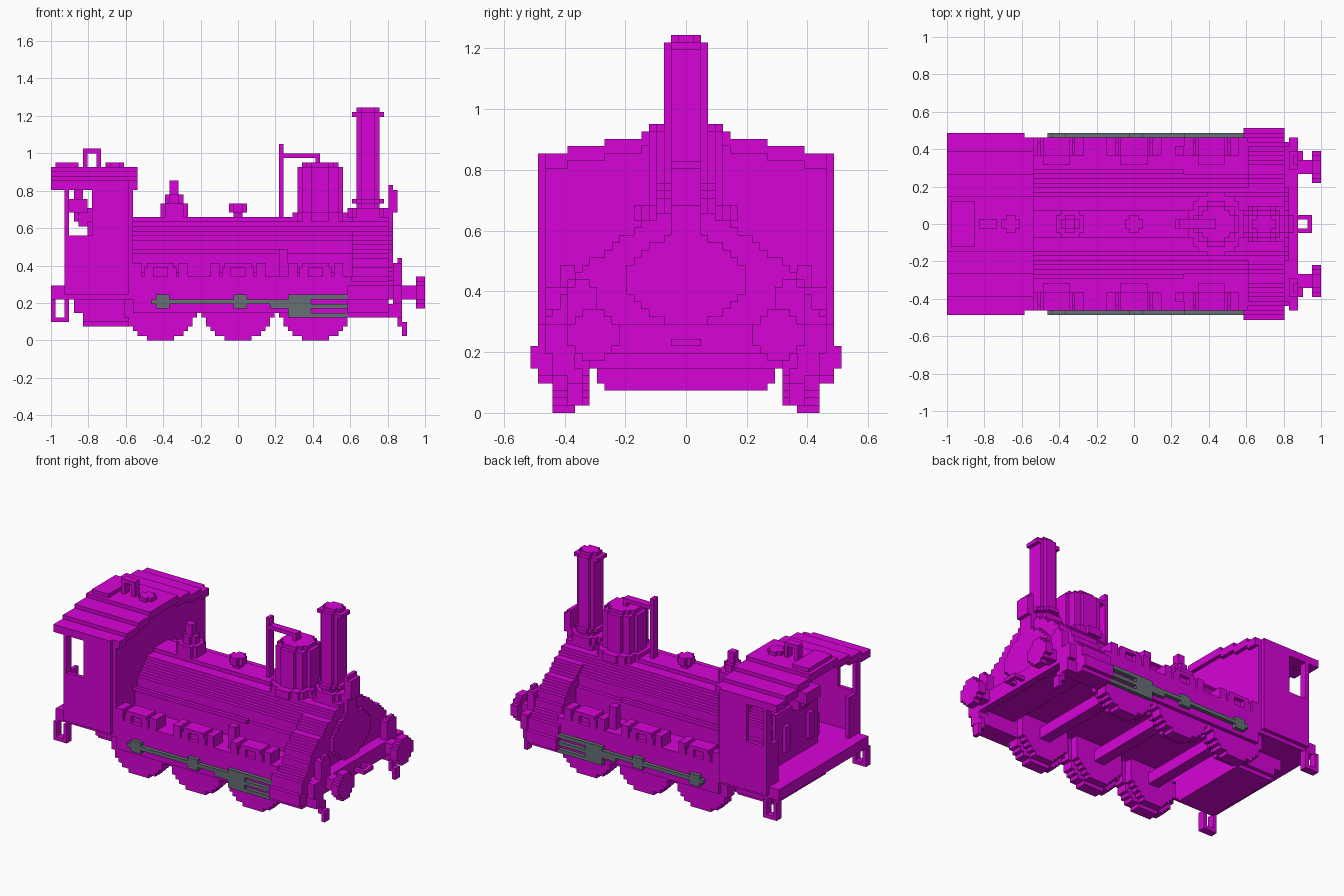
import bpy
import bmesh
import math
from mathutils import Matrix, Vector

cube = bpy.data.objects.get("Cube")
if cube:
    bpy.data.objects.remove(cube)

UNIT = 1 / 41  # one block of the grid; all sizes below count blocks


def make_material(name, colour):
    mat = bpy.data.materials.new(name)
    mat.use_nodes = True
    mat.diffuse_color = (*colour, 1)
    mat.node_tree.nodes["Principled BSDF"].inputs["Base Color"].default_value = (*colour, 1)
    return mat


MAGENTA = make_material("magenta", (0.68, 0.001, 0.68))
GREY = make_material("slate grey", (0.13, 0.16, 0.175))


def part(name, boxes, material=MAGENTA):
    """One object from blocks given as (x range, y range, z range)."""
    bm = bmesh.new()
    for box in boxes:
        low, high = (Vector(corner) * UNIT for corner in zip(*box))
        size = Matrix.Diagonal((*(high - low), 1))
        bmesh.ops.create_cube(bm, size=1, matrix=Matrix.Translation((low + high) / 2) @ size)
    mesh = bpy.data.meshes.new(name)
    bm.to_mesh(mesh)
    bm.free()
    mesh.materials.append(material)
    obj = bpy.data.objects.new(name, mesh)
    bpy.context.collection.objects.link(obj)
    return obj


def both(x, y, z):
    """A block centred across the width, or a pair if it lies off centre."""
    if y[0] == 0:
        return [(x, (-y[1], y[1]), z)]
    return [(x, y, z), (x, (-y[1], -y[0]), z)]


def pairs(*blocks):
    return [box for block in blocks for box in both(*block)]


def mirrored(boxes):
    return boxes + [(x, (-y[1], -y[0]), z) for x, y, z in boxes]


def disc(axis, span, centre, radii):
    """Stepped round prism: rows along the first cross axis."""
    (row_c, wide_c), (row_r, wide_r) = centre, radii
    boxes = []
    frac = wide_r % 1
    for i in range(int(row_r * 2)):
        k = i - row_r
        reach = wide_r * math.sqrt(max(0, 1 - ((k + 0.5) / row_r) ** 2))
        half = round(reach - frac) + frac
        if half <= 0:
            continue
        row = (row_c + k, row_c + k + 1)
        wide = (wide_c - half, wide_c + half)
        boxes.append({"x": (span, wide, row), "y": (wide, span, row),
                      "z": (row, wide, span)}[axis])
    return boxes


def stack(x, *tiers):
    """Upright stepped turning on the centre line."""
    boxes = []
    for radii, span in tiers:
        boxes += disc("z", span, (x, 0), radii)
    return boxes


# Cab
roof = pairs(((-41, -24), (19, 20), (33, 35)), ((-41, -22), (16, 19), (33, 35)))
for inner, outer, top in ((0, 6, 38), (6, 11, 37), (11, 16, 36)):
    roof += both((-41, -22), (inner, outer), (top - 2, top))
part("cab_roof", roof)
part("cab_sides", pairs(
    ((-38, -24), (19, 20), (10, 23)), ((-32, -24), (19, 20), (23, 34))))
part("cab_rear_strips", pairs(
    ((-38, -37), (15, 20), (10, 23)), ((-38, -37), (18, 20), (23, 34))))
part("cab_front_wall", pairs(
    ((-24, -23), (0, 19), (10, 34)), ((-24, -23), (0, 15), (34, 35)),
    ((-24, -23), (0, 10), (34, 37))))
part("cab_platform", pairs(((-41, -23), (0, 19), (9, 12))))
part("ash_pan", pairs(((-34, -23), (0, 11), (3, 10)), ((-34, -23), (11, 12), (4, 10)),
                      ((-36, -34), (0, 12), (6, 10))))
part("rear_steps", pairs(
    ((-41, -40), (18, 20), (4, 9)), ((-38, -37), (18, 20), (4, 9)),
    ((-41, -37), (18, 20), (4, 5))))
part("backhead_fittings", pairs(
    ((-33, -32), (0, 9), (12, 26)), ((-35, -32), (0, 2), (25, 29)),
    ((-38, -33), (0, 3), (28, 31)), ((-36, -34), (0, 1), (26, 33)),
    ((-34, -33), (4, 6), (15, 22))))
part("roof_hatch", pairs(((-40, -35), (0, 5), (38, 39))))
part("roof_vent", stack(-27, ((2, 2), (38, 39))))
part("whistle", pairs(
    ((-34, -33), (0, 1), (38, 42)), ((-31, -30), (0, 1), (38, 42)),
    ((-34, -30), (0, 1), (41, 42))))

# Boiler, flat below where it meets the chassis, and smokebox
part("boiler", [row for row in disc("x", (-32, 25), (16, 0), (11, 11)) if row[2][0] >= 12])
part("boiler_pipes", pairs(((-23, 11), (11, 12), (19, 20))))
widths = (19, 18, 17, 17, 16, 16, 15, 14, 13, 11, 10, 9, 7, 6, 4)
part("smokebox", [((25, 33), (-w, w), (z, z + 1)) for z, w in enumerate(widths, 12)])
part("smokebox_door", disc("x", (33, 34), (18, 0), (6, 8)))
part("head_lamp", pairs(((33, 34), (0, 2), (24, 34)), ((34, 35), (0, 2), (28, 33))))
part("chimney", stack(28.5, ((4.5, 4), (27, 29)), ((3.5, 4), (30, 31)),
                      ((2.5, 3), (27, 50)), ((3.5, 3), (49, 50)), ((2.5, 2), (50, 51))))
part("steam_dome", stack(18, ((6, 7), (26, 28)), ((5, 5), (27, 38)), ((4, 4), (38, 39))))
part("dome_pipe", pairs(
    ((9, 10), (0, 1), (27, 43)), ((10, 18), (0, 1), (40, 41)), ((17, 18), (0, 1), (39, 41))))
part("safety_valve", stack(-14, ((3, 3), (27, 30)), ((2, 2), (30, 32)), ((1, 1), (32, 35))))
part("filler_cap", stack(0, ((1, 1), (27, 28)), ((2, 2), (28, 30))))

# Chassis
part("running_board", pairs(((-23, 25), (0, 18), (11, 14)), ((-23, 25), (18, 19), (13, 14))))
part("side_frames", pairs(((-23, 25), (18, 19), (6, 13))))
part("smokebox_saddle", pairs(((25, 35), (0, 17), (9, 12))))
part("cylinders", pairs(((24, 33), (15, 20), (5, 12)), ((24, 33), (20, 21), (6, 9))))
part("buffer_beam", pairs(((34, 36), (0, 19), (8, 12)), ((33, 36), (15, 18), (5, 8))))
part("beam_posts", pairs(((34, 36), (12, 16), (12, 17)), ((35, 36), (13, 15), (17, 18))))
part("rail_guards", pairs(((35, 36), (14, 16), (3, 6)), ((36, 37), (14, 16), (1, 4))))
part("buffers", pairs(((36, 39), (11, 14), (9, 12)))
     + mirrored(disc("x", (39, 41), (10.5, 12.5), (3.5, 3.5))))
part("coupling", pairs(((36, 39), (1, 2), (9, 10)), ((38, 39), (0, 2), (9, 10))))

# Wheels, axles and the springs above them
wheels, axles, springs = [], [], []
for x in (-17, 0, 17):
    wheels += mirrored(disc("y", (15, 18), (8, x), (8, 8)))
    wheels += mirrored(disc("y", (13, 15), (8, x), (7, 7)))
    axles += both((x - 1.5, x + 1.5), (0, 13), (6, 9))
    springs += both((x - 3, x + 3), (15, 19), (16, 17))
    for side in (-1, 1):
        for offset, top in ((2.5, 16), (5, 17)):
            c = x + side * offset
            springs += both((c - 1, c + 1), (15, 19), (14, top))
part("wheels", wheels)
part("axles", axles)
part("springs", springs)
part("side_pipes", pairs(((9, 11), (15, 17), (14, 20))))

# Grey running gear
part("connecting_rods", pairs(
    ((-19, 12), (19, 20), (8, 9)), ((-18, -15), (19, 20), (7, 10)),
    ((-1, 2), (19, 20), (7, 10)), ((7, 11), (19, 20), (7, 8))), GREY)
part("crossheads", pairs(((11, 16), (19, 20), (5, 10))), GREY)
part("slide_bars", pairs(*[((16, 24), (19, 20), (z, z + 1)) for z in (5, 7, 9)]), GREY)
